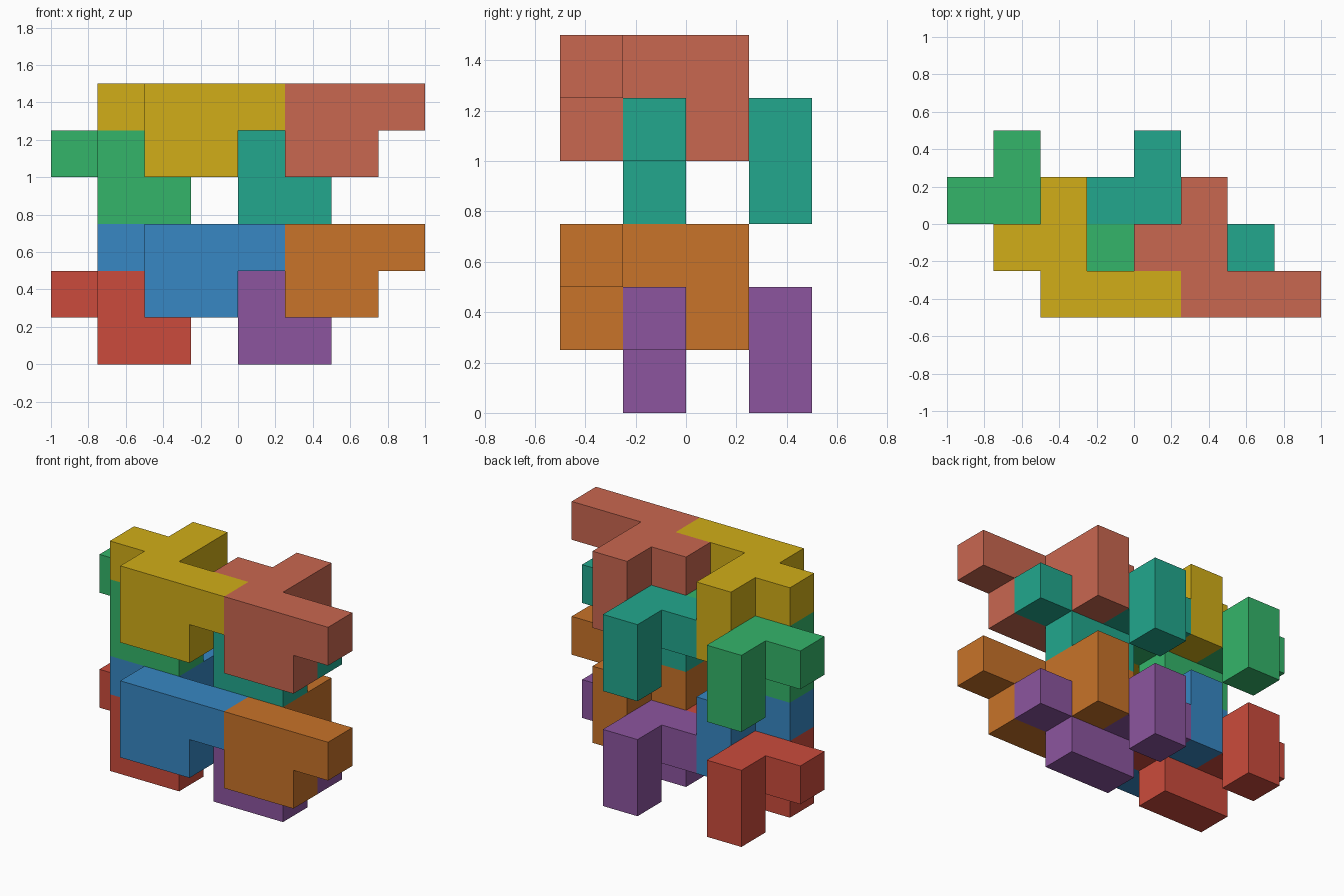
import bpy, bmesh
from mathutils import Vector

if "Cube" in bpy.data.objects:
    bpy.data.objects.remove(bpy.data.objects["Cube"])

U = 0.25                              # cube edge
ORIGIN = Vector((-1.0, -0.5, 0.0))    # corner of the cube grid

# One nine-cube piece; every block is a shifted copy of it
CELLS = {(1, 3, 1), (1, 2, 1), (1, 1, 1),             # top bar, back to front
         (1, 3, 0),                                   # back leg
         (0, 2, 1),                                   # side stub
         (1, 1, 0), (2, 1, 0), (2, 1, 1), (3, 1, 1)}  # front plate and arm


def linear(hex_code):
    rgb = [int(hex_code[i:i + 2], 16) / 255 for i in (0, 2, 4)]
    return [((c + 0.055) / 1.055) ** 2.4 for c in rgb] + [1.0]


def add_block(name, shift, colour):
    bm = bmesh.new()
    for cell in CELLS:
        centre = Vector(cell) + Vector((0.5, 0.5, 0.5))
        for axis in range(3):
            for sign in (-1, 1):
                n = Vector((0, 0, 0))
                n[axis] = sign
                if tuple(int(c + d) for c, d in zip(cell, n)) in CELLS:
                    continue          # inner wall between joined cubes
                a, b = Vector((0, 0, 0)), Vector((0, 0, 0))
                a[(axis + 1) % 3] = 0.5
                b[(axis + 2) % 3] = 0.5 * sign
                mid = centre + n * 0.5
                bm.faces.new([bm.verts.new((mid + o) * U)
                              for o in (-a - b, a - b, a + b, b - a)])
    bmesh.ops.remove_doubles(bm, verts=bm.verts, dist=0.001)
    # Join flush cube faces into single flat sides
    bmesh.ops.dissolve_limit(bm, angle_limit=0.01, verts=bm.verts, edges=bm.edges)
    mesh = bpy.data.meshes.new(name)
    bm.to_mesh(mesh)
    bm.free()
    mat = bpy.data.materials.new(name + "_colour")
    mat.diffuse_color = linear(colour)
    mat.use_nodes = True
    mat.node_tree.nodes["Principled BSDF"].inputs["Base Color"].default_value = mat.diffuse_color
    mesh.materials.append(mat)
    obj = bpy.data.objects.new(name, mesh)
    obj.location = ORIGIN + Vector(shift) * U
    bpy.context.collection.objects.link(obj)


# Four blocks per layer, two identical layers
SLOTS = [("back_left", (0, 0, 0)), ("front_left", (1, -1, 1)),
         ("front_right", (4, -1, 1)), ("back_right", (3, 0, 0))]
LAYERS = [("lower", 0, ("cb4b3c", "3787c3", "c87329", "8c559f")),
          ("upper", 3, ("34b56a", "d1ae18", "c96750", "22a78d"))]

for layer, rise, colours in LAYERS:
    for (slot, (x, y, z)), colour in zip(SLOTS, colours):
        add_block(f"{layer}_{slot}_block", (x, y, z + rise), colour)
